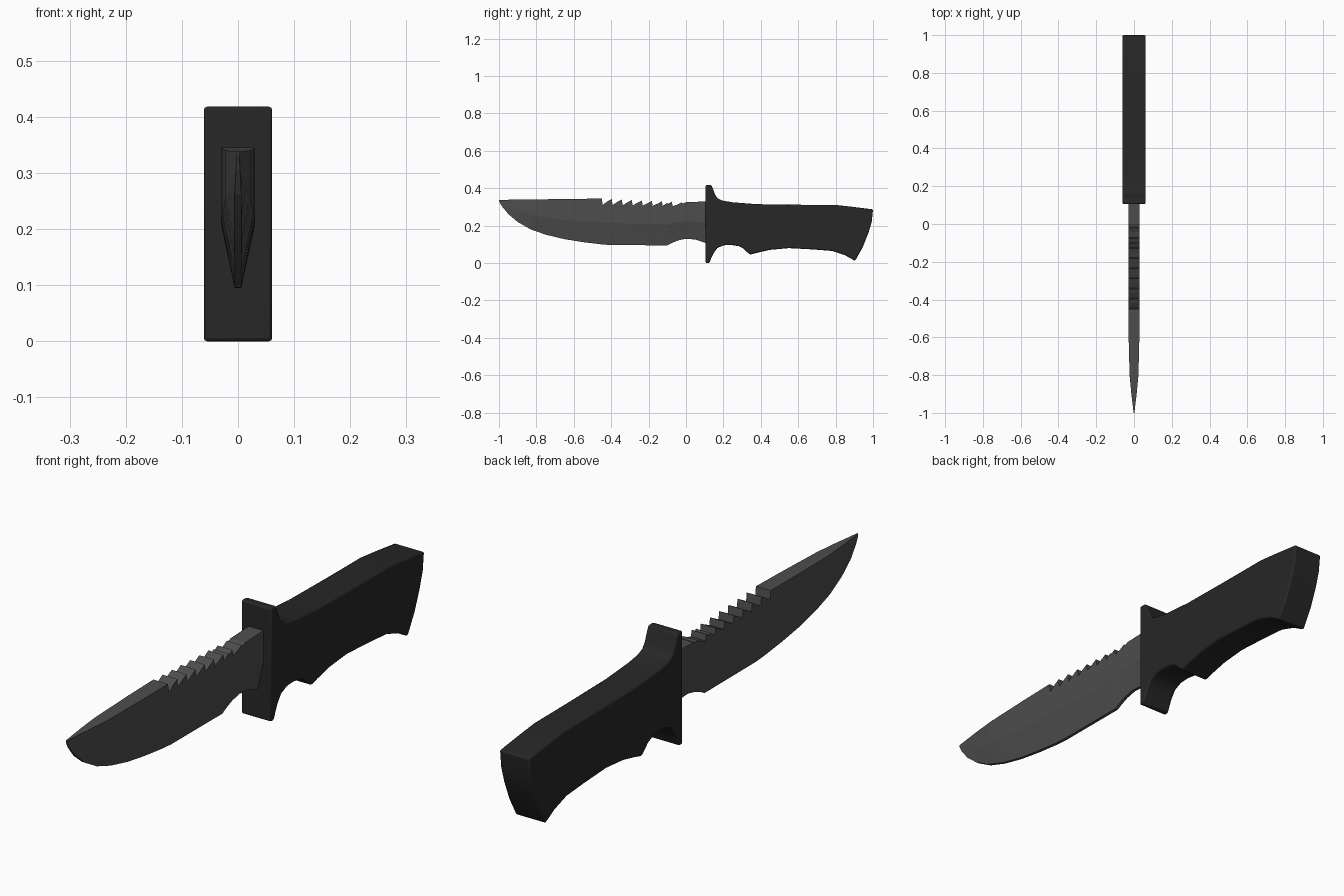
import bpy, bmesh

if "Cube" in bpy.data.objects:
    bpy.data.objects.remove(bpy.data.objects["Cube"])

def material(name, v):
    m = bpy.data.materials.new(name)
    m.diffuse_color = (v, v, v, 1)
    m.use_nodes = True
    m.node_tree.nodes["Principled BSDF"].inputs["Base Color"].default_value = m.diffuse_color
    return m

def add_object(name, bm, mat):
    bmesh.ops.recalc_face_normals(bm, faces=bm.faces[:])
    me = bpy.data.meshes.new(name)
    bm.to_mesh(me)
    bm.free()
    ob = bpy.data.objects.new(name, me)
    bpy.context.collection.objects.link(ob)
    me.materials.append(mat)
    return ob

def lerp(table, y):
    for (a, u), (b, v) in zip(table, table[1:]):
        if y <= b:
            return u + (v - u) * (y - a) / (b - a)
    return table[-1][1]

# Handle with guard: side profile (y, z) extruded across x
profile = [(0.105, 0.0), (0.105, 0.418), (0.135, 0.418), (0.145, 0.395),
           (0.156, 0.365), (0.171, 0.345), (0.195, 0.334), (0.25, 0.325),
           (0.38, 0.315), (0.6, 0.312), (0.8, 0.311), (0.89, 0.301), (1.0, 0.287),
           (0.993, 0.22), (0.975, 0.16), (0.945, 0.085), (0.904, 0.012),
           (0.85, 0.042), (0.78, 0.065), (0.68, 0.073), (0.55, 0.08),
           (0.45, 0.071), (0.38, 0.055), (0.343, 0.045), (0.325, 0.06),
           (0.305, 0.08), (0.28, 0.091), (0.24, 0.097), (0.2, 0.095),
           (0.167, 0.08), (0.147, 0.052), (0.134, 0.024), (0.124, 0.0)]
bm = bmesh.new()
face = bm.faces.new([bm.verts.new((-0.061, y, z)) for y, z in profile])
ext = bmesh.ops.extrude_face_region(bm, geom=[face])
bmesh.ops.translate(bm, vec=(0.122, 0, 0),
                    verts=[v for v in ext["geom"] if isinstance(v, bmesh.types.BMVert)])
handle = add_object("handle_and_guard", bm, material("black_grip", 0.02))
bevel = handle.modifiers.new("soft_edges", "BEVEL")
bevel.width = 0.006
bevel.segments = 2
bevel.limit_method = "ANGLE"
bevel.angle_limit = 0.7
bevel.use_clamp_overlap = False
bpy.context.view_layer.objects.active = handle
handle.select_set(True)
bpy.ops.object.shade_smooth_by_angle(angle=0.6)

# Blade outline tables along y
edge = [(-1, 0.331), (-0.985, 0.305), (-0.95, 0.262), (-0.9, 0.22), (-0.83, 0.18),
        (-0.75, 0.152), (-0.65, 0.128), (-0.55, 0.112), (-0.45, 0.1), (-0.4, 0.096),
        (-0.1, 0.095), (-0.08, 0.106), (-0.04, 0.122), (0.0, 0.13), (0.05, 0.126),
        (0.12, 0.102)]
spine = [(-1, 0.338), (-0.45, 0.345), (-0.02, 0.325), (0.12, 0.33)]
half = [(-1, 0.002), (-0.9, 0.014), (-0.8, 0.0235), (-0.6, 0.0285), (-0.45, 0.03), (0.12, 0.03)]

# Stations: outline points plus saw teeth on the spine
start, pitch, teeth = -0.45, 0.0535, 8
end = start + pitch * teeth
stations = [(y, lerp(spine, y)) for y, _ in edge if y < start - 0.001 or y > end + 0.001]
stations += [(y, lerp(spine, y)) for y in (-0.6, -0.8)]
for i in range(teeth):
    y = start + pitch * i
    top = lerp(spine, y)
    stations += [(y, top), (y + 0.004, top - 0.034 + 0.0015 * i),
                 (y + 0.6 * pitch, top - 0.014)]
stations += [(-0.1, lerp(spine, -0.1) - 0.006), (end, lerp(spine, end)), (end + 0.004, 0.318)]
stations.sort()

# Loft six-sided sections: spine, grind shoulder, narrow cutting edge
bm = bmesh.new()
rings = []
for y, top in stations:
    e, w = lerp(edge, y), lerp(half, y)
    shoulder = e + 0.48 * (lerp(spine, y) - e)
    side = [(w, top), (w, shoulder), (min(0.006, w), e)]
    pts = side + [(-x, z) for x, z in reversed(side)]
    rings.append([bm.verts.new((x, y, z)) for x, z in pts])
for a, b in zip(rings, rings[1:]):
    for i in range(6):
        j = (i + 1) % 6
        bm.faces.new((a[i], a[j], b[j], b[i]))
bm.faces.new(rings[0])
bm.faces.new(rings[-1])
add_object("blade", bm, material("dark_steel", 0.075))
